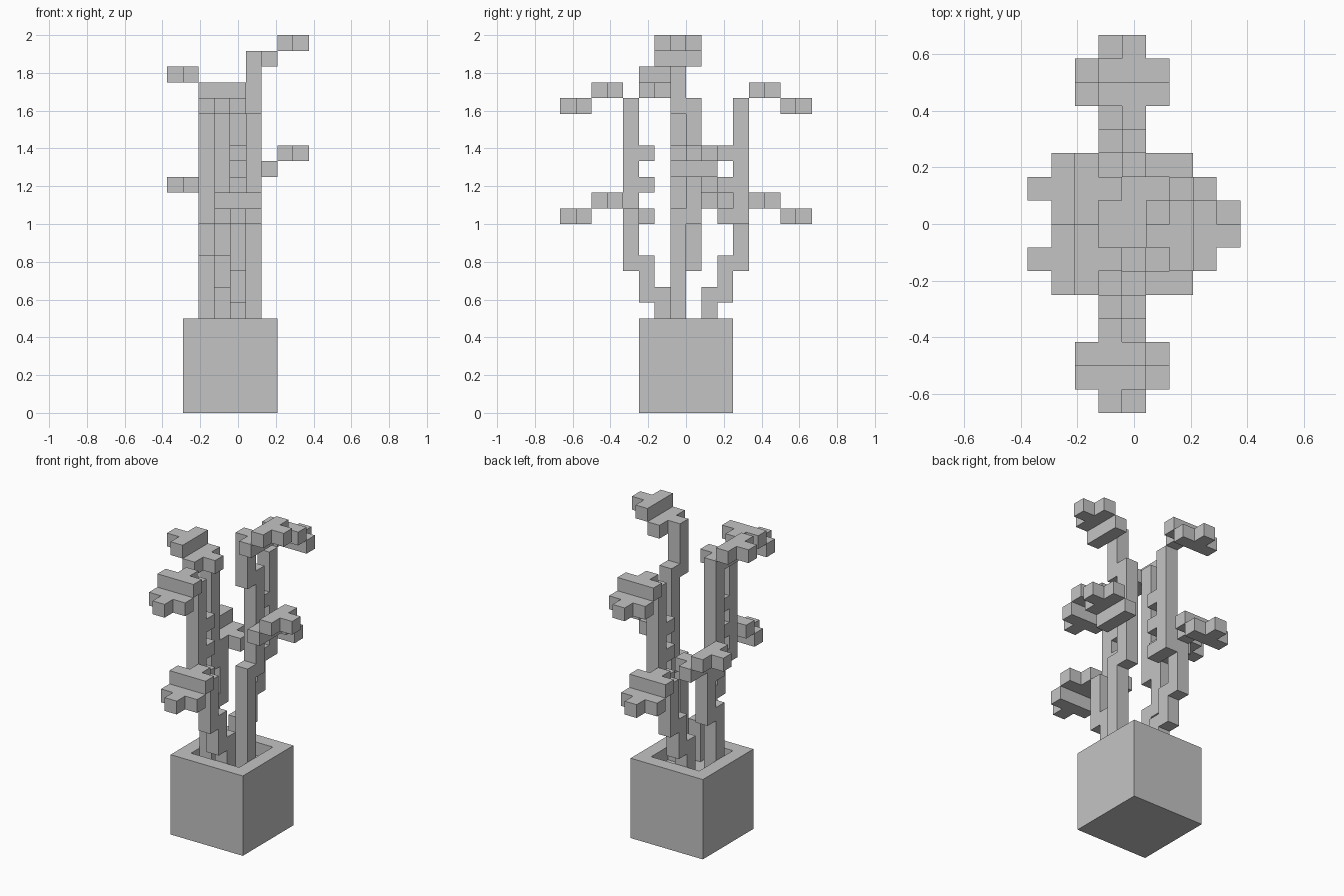
import bpy
import bmesh
from mathutils import Vector

cube = bpy.data.objects.get("Cube")
if cube:
    bpy.data.objects.remove(cube, do_unlink=True)

U = 1 / 12  # size of one block

grey = bpy.data.materials.new("plain_grey")
grey.use_nodes = True
grey.diffuse_color = (0.55, 0.55, 0.55, 1)
grey.node_tree.nodes["Principled BSDF"].inputs["Base Color"].default_value = grey.diffuse_color


def box(xs, ys, zs):
    """Cells in inclusive ranges; a single number means one cell."""
    spans = [(s, s) if isinstance(s, int) else s for s in (xs, ys, zs)]
    rx, ry, rz = [range(a, b + 1) for a, b in spans]
    return {(x, y, z) for x in rx for y in ry for z in rz}


def build(name, cells):
    """Make the outer skin of a set of block cells."""
    bm = bmesh.new()
    for cell in cells:
        for axis in range(3):
            for side in (0, 1):
                step = [0, 0, 0]
                step[axis] = 2 * side - 1
                if tuple(c + s for c, s in zip(cell, step)) in cells:
                    continue
                ring = []
                for a, b in ((0, 0), (1, 0), (1, 1), (0, 1)):
                    p = Vector(cell)
                    p[axis] += side
                    p[(axis + 1) % 3] += a
                    p[(axis + 2) % 3] += b
                    ring.append(bm.verts.new((p - Vector((4.5, 0, 0))) * U))
                bm.faces.new(ring if side else ring[::-1])
    bmesh.ops.remove_doubles(bm, verts=bm.verts, dist=U / 100)
    bmesh.ops.dissolve_limit(bm, angle_limit=0.01, verts=bm.verts, edges=bm.edges)
    mesh = bpy.data.meshes.new(name)
    bm.to_mesh(mesh)
    bm.free()
    mesh.materials.append(grey)
    obj = bpy.data.objects.new(name, mesh)
    bpy.context.collection.objects.link(obj)


def flower(stub, out, rise):
    """Stub and wide row, then a wide row and tip one level up or down."""
    x, y, z = stub
    dx, dy = out
    cells = {stub}
    for dist, dz, half in ((1, 0, 1), (2, rise, 1), (3, rise, 0)):
        for t in range(-half, half + 1):
            cells.add((x + dx * dist + dy * t, y + dy * dist + dx * t, z + dz))
    return cells


def half_turn(cells):
    return {(7 - x, -1 - y, z) for x, y, z in cells}


# Pot with a sunken top
pot = box((1, 6), (-3, 2), (0, 5)) - box((2, 5), (-2, 1), 5)
build("pot", pot)

# Front stem leans outwards and carries inner knobs; the back one is its half turn
front_stem = (box(4, -2, (5, 7)) | box(4, -3, (7, 9)) | box(4, -4, (9, 12))
              | box(3, -4, (12, 19)))
for level in (12, 14, 16):
    front_stem |= box(3, -3, level)
front_flowers = {
    "lower": flower((4, -5, 13), (0, -1), -1),
    "upper": flower((3, -5, 20), (0, -1), -1),
}
build("front_stem", front_stem)
build("back_stem", half_turn(front_stem))
for level, cells in front_flowers.items():
    build(f"front_{level}_flower", cells)
    build(f"back_{level}_flower", half_turn(cells))

# Left stem
build("left_stem", box(5, -1, (5, 12)) | box(5, 0, (12, 19)) | box(5, -1, (19, 21)))
build("left_lower_flower", flower((5, 0, 15), (1, 0), 1))
build("left_upper_flower", flower((5, -1, 22), (1, 0), 1))

# Right stem
build("right_stem", box(2, -1, (5, 9)) | box(2, 0, (9, 12)) | box(2, -1, (12, 19)))
build("right_lower_flower", flower((3, 1, 13), (-1, 0), 1))
build("right_upper_flower", flower((3, -2, 20), (-1, 0), 1))
